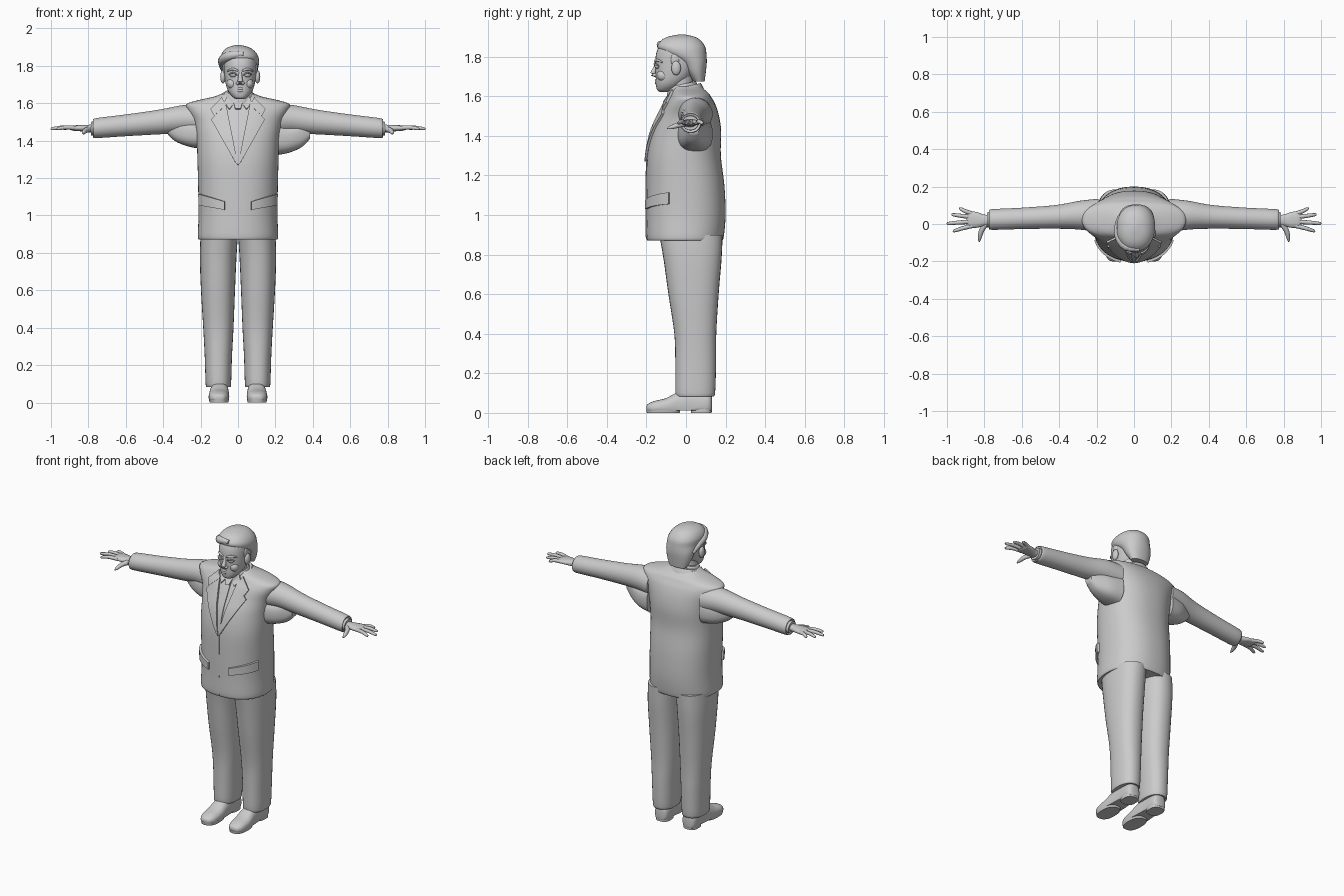
import bpy, bmesh, math
from mathutils import Vector
from mathutils.bvhtree import BVHTree

cube = bpy.data.objects.get("Cube")
if cube:
    bpy.data.objects.remove(cube)

GREY = (0.6, 0.6, 0.6, 1)
clay = bpy.data.materials.new("plain grey")
clay.use_nodes = True
clay.diffuse_color = GREY
bsdf = clay.node_tree.nodes["Principled BSDF"]
bsdf.inputs["Base Color"].default_value = GREY
bsdf.inputs["Roughness"].default_value = 0.8


def finish(name, bm, angle=50):
    bmesh.ops.recalc_face_normals(bm, faces=bm.faces)
    mesh = bpy.data.meshes.new(name)
    bm.to_mesh(mesh)
    bm.free()
    mesh.materials.append(clay)
    obj = bpy.data.objects.new(name, mesh)
    bpy.context.collection.objects.link(obj)
    bpy.ops.object.select_all(action='DESELECT')
    obj.select_set(True)
    bpy.context.view_layer.objects.active = obj
    bpy.ops.object.shade_smooth_by_angle(angle=math.radians(angle))
    return obj


def smooth_rows(rows, steps):
    """Catmull-Rom interpolation between the key rows."""
    out = []
    for i in range(len(rows) - 1):
        quad = [rows[max(i - 1, 0)], rows[i], rows[i + 1], rows[min(i + 2, len(rows) - 1)]]
        for k in range(steps):
            t = k / steps
            out.append([b + t * (c - a + t * (2 * a - 5 * b + 4 * c - d + t * (3 * (b - c) + d - a))) / 2
                        for a, b, c, d in zip(*quad)])
    return out + [list(rows[-1])]


def skin(name, rings):
    bm = bmesh.new()
    rings = [[bm.verts.new(p) for p in ring] for ring in rings]
    n = len(rings[0])
    for a, b in zip(rings, rings[1:]):
        for i in range(n):
            bm.faces.new((a[i], a[(i + 1) % n], b[(i + 1) % n], b[i]))
    bm.faces.new(rings[0])
    bm.faces.new(rings[-1])
    return finish(name, bm)


def loft(name, axis, rows, power=2.0, seg=32, steps=4, warp=None):
    """Rows are (position, centre a, centre b, radius a, radius b) along an axis."""
    rings = []
    for pos, ca, cb, ra, rb in smooth_rows(rows, steps):
        ring = []
        for i in range(seg):
            t = math.tau * i / seg
            c, s = math.cos(t), math.sin(t)
            a = ca + ra * math.copysign(abs(c) ** (2 / power), c)
            b = cb + rb * math.copysign(abs(s) ** (2 / power), s)
            p = {'X': (pos, a, b), 'Y': (a, pos, b), 'Z': (a, b, pos)}[axis]
            ring.append(warp(Vector(p)) if warp else p)
        rings.append(ring)
    return skin(name, rings)


def tube(name, rows, seg=10):
    """Tapered round tube through (x, y, z, radius) rows."""
    pts = smooth_rows(rows, 3)
    rings = []
    for i, row in enumerate(pts):
        p, r = Vector(row[:3]), row[3]
        d = Vector(pts[min(i + 1, len(pts) - 1)][:3]) - Vector(pts[max(i - 1, 0)][:3])
        q = d.to_track_quat('Z', 'Y')
        rings.append([p + q @ Vector((r * math.cos(math.tau * k / seg), r * math.sin(math.tau * k / seg), 0))
                      for k in range(seg)])
    return skin(name, rings)


def ball(name, centre, size):
    bm = bmesh.new()
    bmesh.ops.create_uvsphere(bm, u_segments=20, v_segments=12, radius=1)
    for v in bm.verts:
        v.co = Vector(centre) + Vector(a * b for a, b in zip(v.co, size))
    return finish(name, bm)


# Jacket body
jacket = loft("jacket", 'Z', [
    (.872, 0, -.005, .205, .185), (.885, 0, -.005, .215, .195), (1.0, 0, 0, .211, .2),
    (1.15, 0, -.003, .213, .197), (1.3, 0, -.01, .217, .186), (1.42, 0, .003, .222, .175),
    (1.5, 0, .015, .238, .152), (1.56, 0, .02, .268, .128), (1.595, 0, .022, .275, .106),
    (1.615, 0, .02, .22, .095), (1.635, 0, .012, .13, .08), (1.65, 0, .005, .09, .07)],
    power=2.3, seg=56)
bpy.context.view_layer.update()
surface = BVHTree.FromObject(jacket, bpy.context.evaluated_depsgraph_get())


def patch(name, corners, lift, cuts=10):
    """Cloth plate laid on the jacket front from four (x, z) corners."""
    a, b, c, d = [Vector(p) for p in corners]
    bm = bmesh.new()
    layers = []
    for depth in (-.006, lift):
        grid = []
        for i in range(cuts + 1):
            left, right = a.lerp(d, i / cuts), b.lerp(c, i / cuts)
            row = []
            for j in range(cuts + 1):
                x, z = left.lerp(right, j / cuts)
                hit, normal, _, _ = surface.ray_cast(Vector((x, -1, z)), Vector((0, 1, 0)))
                if hit is None:
                    hit, normal, _, _ = surface.find_nearest(Vector((x, -.05, z)))
                row.append(bm.verts.new(hit + normal * depth))
            grid.append(row)
        layers.append(grid)
        for i in range(cuts):
            for j in range(cuts):
                bm.faces.new((grid[i][j], grid[i + 1][j], grid[i + 1][j + 1], grid[i][j + 1]))
    rims = [g[0] + [r[-1] for r in g[1:]] + g[-1][-2::-1] + [r[0] for r in g[-2:0:-1]] for g in layers]
    lo, hi = rims
    for k in range(len(lo)):
        m = (k + 1) % len(lo)
        bm.faces.new((lo[k], lo[m], hi[m], hi[k]))
    return finish(name, bm, 40)


# Jacket front details, tie
patch("front_seam", [(-.004, .88), (.004, .88), (.004, 1.28), (-.004, 1.28)], .004)
patch("tie_blade", [(-.008, 1.28), (.008, 1.28), (.018, 1.57), (-.018, 1.57)], .006)
patch("tie_knot", [(-.014, 1.565), (.014, 1.565), (.026, 1.605), (-.026, 1.605)], .014)
for s, side in ((1, "left"), (-1, "right")):
    def flip(*pts):
        return [(s * x, z) for x, z in pts]
    patch(side + "_lapel", flip((0, 1.27), (.012, 1.28), (.14, 1.51), (.065, 1.6)), .012)
    patch(side + "_jacket_collar", flip((.062, 1.585), (.125, 1.53), (.145, 1.565), (.085, 1.625)), .013)
    patch(side + "_shirt_collar_point", flip((.02, 1.6), (.045, 1.565), (.075, 1.6), (.06, 1.63)), .008)
    patch(side + "_pocket_flap", flip((.07, 1.03), (.198, 1.055), (.2, 1.115), (.07, 1.075)), .014)

# Collars, tilted down to the front
def tilt(p):
    return p + Vector((0, 0, .22 * p.y))
loft("jacket_collar_stand", 'Z', [(1.58, 0, 0, .13, .105), (1.625, 0, -.003, .108, .09),
     (1.65, 0, -.005, .088, .08)], warp=tilt)
loft("shirt_collar", 'Z', [(1.6, 0, -.015, .09, .085), (1.65, .003, -.018, .08, .074),
     (1.665, .004, -.018, .072, .068)], warp=tilt)

# Limbs, both sides
for s, side in ((1, "left"), (-1, "right")):
    loft(side + "_trouser_leg", 'Z', [
        (.085, s * .105, .047, .062, .09), (.1, s * .105, .047, .068, .1), (.25, s * .105, .049, .073, .103),
        (.4, s * .105, .047, .081, .106), (.6, s * .107, .038, .091, .127), (.78, s * .106, .033, .098, .147),
        (.9, s * .1, .025, .1, .16)], power=2.3)
    # Shoe with a flat sole and a separate heel
    def ground(p):
        return Vector((p.x, p.y, max(p.z, .012)))
    loft(side + "_shoe", 'Y', [
        (-.2, s * .103, .025, .012, .008), (-.192, s * .103, .025, .032, .02), (-.16, s * .103, .025, .05, .035),
        (-.1, s * .102, .03, .055, .045), (-.04, s * .1, .04, .052, .065), (.03, s * .1, .045, .048, .07),
        (.1, s * .1, .045, .047, .06), (.125, s * .1, .045, .036, .05), (.132, s * .1, .045, .015, .03)],
        power=2.4, warp=ground)
    loft(side + "_shoe_sole", 'Z', [(0, s * .102, -.115, .05, .083), (.018, s * .102, -.115, .054, .086)],
         power=2.5, steps=1)
    loft(side + "_shoe_heel", 'Z', [(0, s * .1, .078, .045, .052), (.03, s * .1, .078, .046, .053)],
         power=2.8, steps=1)
    loft(side + "_sleeve", 'X', [
        (s * .19, .045, 1.51, .09, .085), (s * .29, .047, 1.515, .077, .076), (s * .42, .038, 1.5, .063, .066),
        (s * .6, .03, 1.482, .057, .058), (s * .76, .024, 1.467, .055, .053), (s * .77, .024, 1.466, .046, .044)])
    # Loose cloth hanging below the armpit
    drop = .02 if s > 0 else -.015
    loft(side + "_armpit_fold", 'X', [
        (s * .19, .045, 1.43 - drop, .09, .09), (s * .27, .045, 1.43 - drop, .075, .075),
        (s * .34, .04, 1.45 - drop, .05, .065), (s * .385, .038, 1.465 - drop, .03, .035)], power=2.6)
    loft(side + "_shirt_cuff", 'X', [(s * .75, .024, 1.466, .042, .04), (s * .785, .022, 1.465, .04, .036)])
    loft(side + "_palm", 'X', [
        (s * .76, .022, 1.465, .027, .022), (s * .8, .02, 1.465, .03, .02), (s * .84, .022, 1.467, .042, .017),
        (s * .88, .024, 1.467, .043, .014), (s * .895, .024, 1.467, .036, .008)], power=2.3, seg=20)
    fingers = {"index": (-.01, .968, -.037), "middle": (.013, 1, .003),
               "ring": (.037, .975, .05), "little": (.055, .935, .082)}
    for finger, (y, tip_x, tip_y) in fingers.items():
        mid = (.87 + tip_x) / 2
        tube(f"{side}_{finger}_finger", [
            (s * .865, y, 1.467, .012), (s * mid, (y + tip_y) / 2, 1.471, .011),
            (s * (tip_x - .006), tip_y, 1.464, .008), (s * tip_x, tip_y, 1.463, .002)])
    tube(side + "_thumb", [(s * .79, .005, 1.463, .016), (s * .815, -.035, 1.455, .014),
         (s * .825, -.075, 1.443, .01), (s * .827, -.095, 1.437, .003)])

# Neck and head
CX = .012
loft("neck", 'Z', [(1.58, .005, -.02, .07, .065), (1.65, .008, -.025, .063, .062), (1.72, CX, -.03, .062, .065)])
loft("head", 'Z', [
    (1.622, CX, -.11, .018, .022), (1.632, CX, -.103, .038, .043), (1.66, CX, -.085, .062, .067),
    (1.7, CX, -.063, .077, .09), (1.76, CX, -.045, .086, .11), (1.81, CX, -.035, .089, .117),
    (1.85, CX, -.03, .084, .108), (1.885, CX, -.03, .06, .08), (1.9, CX, -.03, .02, .03)], power=2.2)
loft("hair", 'Z', [
    (1.675, CX, .066, .06, .028), (1.72, CX, .052, .08, .048), (1.77, CX, .035, .092, .07),
    (1.815, CX, -.006, .1, .109), (1.85, .008, -.024, .1, .121), (1.88, .005, -.026, .083, .102),
    (1.9, .003, -.024, .055, .07), (1.911, 0, -.022, .015, .02)], power=2.2, seg=40)
tube("side_fringe", [(.03, -.135, 1.865, .012), (-.04, -.12, 1.855, .024), (-.077, -.07, 1.835, .026),
     (-.082, -.01, 1.81, .022), (-.075, .04, 1.77, .012)], seg=14)

# Face
for s, side in ((1, "left"), (-1, "right")):
    ball(side + "_ear", (CX + s * .092, -.05, 1.742), (.015, .024, .036))
    ball(side + "_sideburn", (CX + s * .083, -.055, 1.785), (.01, .022, .035))
    ball(side + "_eye", (CX + s * .037, -.143, 1.751), (.018, .016, .012))
    tube(side + "_eyelid", [(CX + s * .016, -.152, 1.751, .003), (CX + s * .037, -.159, 1.763, .005),
         (CX + s * .06, -.138, 1.754, .003)])
    tube(side + "_eyebrow", [(CX + s * .012, -.156, 1.773, .005), (CX + s * .04, -.148, 1.783, .007),
         (CX + s * .068, -.12, 1.772, .004)])
    ball(side + "_nostril", (CX + s * .012, -.157, 1.707), (.01, .013, .009))
    ball(side + "_cheek", (CX + s * .043, -.115, 1.705), (.028, .032, .03))
tube("nose", [(CX, -.147, 1.77, .008), (CX, -.156, 1.74, .011), (CX, -.167, 1.715, .014), (CX, -.162, 1.703, .006)])
for lip, z in (("upper", 1.679), ("lower", 1.667)):
    tube(lip + "_lip", [(CX - .028, -.137, 1.672, .003), (CX, -.15, z, .008), (CX + .028, -.137, 1.672, .003)])
ball("chin", (CX, -.125, 1.641), (.028, .022, .018))
